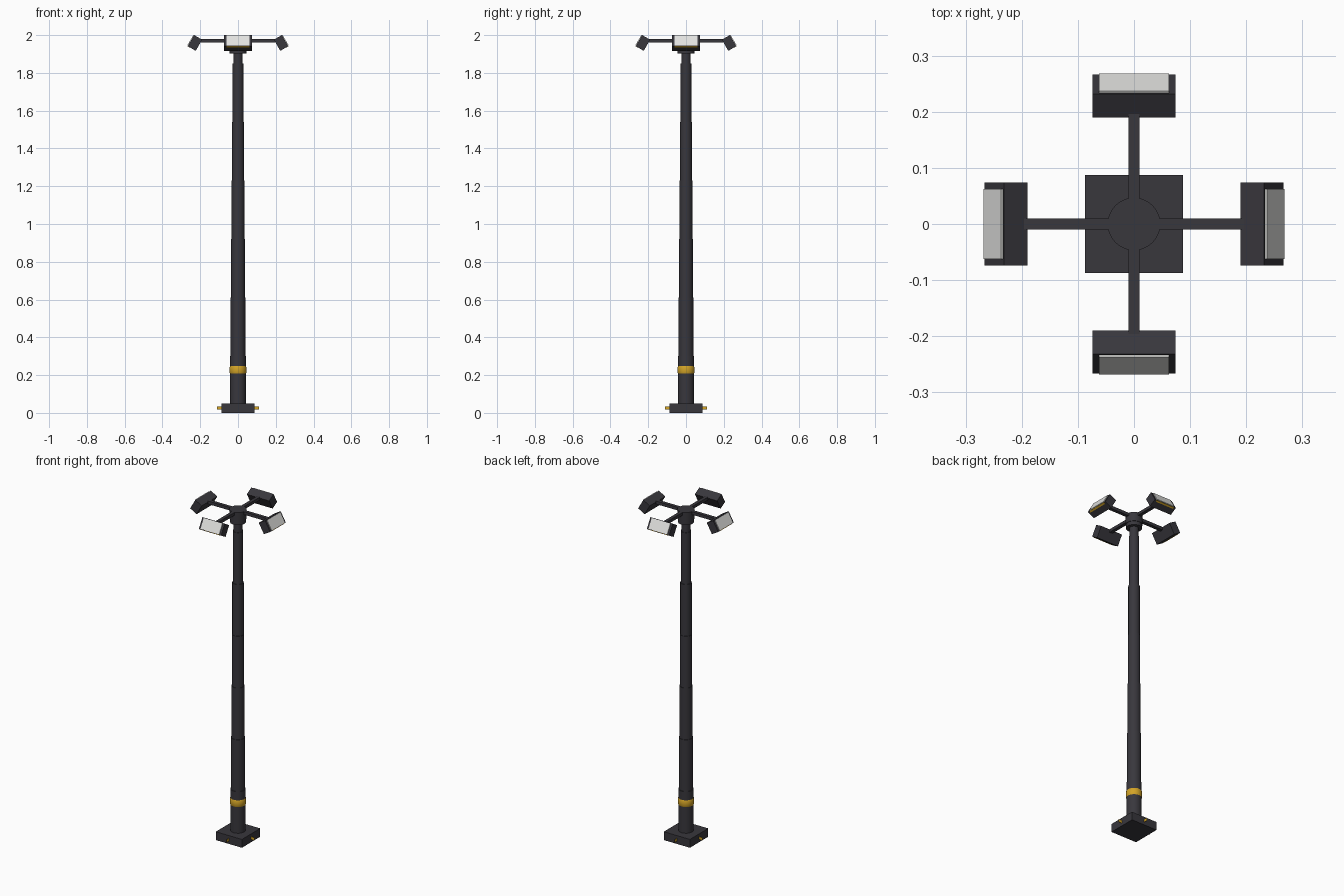
import bpy, bmesh, math
from mathutils import Matrix, Vector

cube = bpy.data.objects.get("Cube")
if cube:
    bpy.data.objects.remove(cube, do_unlink=True)


def material(name, rgb):
    m = bpy.data.materials.new(name)
    m.use_nodes = True
    m.diffuse_color = (*rgb, 1)
    m.node_tree.nodes["Principled BSDF"].inputs["Base Color"].default_value = (*rgb, 1)
    return m


DARK = material("charcoal metal", (0.04, 0.038, 0.046))
GLASS = material("pale lamp glass", (0.76, 0.76, 0.74))
GOLD = material("amber yellow", (0.65, 0.37, 0.02))


def finish(name, bm, mat, matrix=Matrix()):
    bmesh.ops.recalc_face_normals(bm, faces=bm.faces)
    mesh = bpy.data.meshes.new(name)
    bm.to_mesh(mesh)
    bm.free()
    mesh.transform(matrix)
    mesh.materials.append(mat)
    obj = bpy.data.objects.new(name, mesh)
    bpy.context.collection.objects.link(obj)
    return obj


def box(name, low, high, mat, matrix=Matrix()):
    low, high = Vector(low), Vector(high)
    bm = bmesh.new()
    bmesh.ops.create_cube(bm, size=1)
    size = Matrix.Diagonal((*(high - low), 1))
    bm.transform(Matrix.Translation((low + high) / 2) @ size)
    return finish(name, bm, mat, matrix)


def lathe(name, profile, mat, sides=24):
    """Closed solid turned around z from (radius, height) points."""
    bm = bmesh.new()
    rings = []
    for r, z in profile:
        angles = [2 * math.pi * i / sides for i in range(sides)]
        rings.append([bm.verts.new((r * math.cos(a), r * math.sin(a), z)) for a in angles])
    for a, b in zip(rings, rings[1:]):
        for i in range(sides):
            j = (i + 1) % sides
            bm.faces.new((a[i], a[j], b[j], b[i]))
    bm.faces.new(rings[0])
    bm.faces.new(rings[-1])
    obj = finish(name, bm, mat)
    bpy.ops.object.select_all(action="DESELECT")
    obj.select_set(True)
    bpy.context.view_layer.objects.active = obj
    bpy.ops.object.shade_smooth_by_angle(angle=math.radians(30))
    return obj


# Base plate
box("base_plate", (-0.087, -0.087, 0), (0.087, 0.087, 0.05), DARK)

# Stepped pole, narrower with each section
radii = [0.042, 0.039, 0.0365, 0.034, 0.0315, 0.0285, 0.025]
pole, bottom = [], 0.04
for i, r in enumerate(radii):
    top = min(0.3 + 0.31 * i, 1.91)
    pole += [(r, bottom), (r, top)]
    bottom = top
lathe("pole", pole, DARK)

# Collar near the foot of the pole
lathe("collar", [(0.041, 0.205), (0.045, 0.214), (0.045, 0.241), (0.041, 0.25)], GOLD)

# Hub at the head of the pole
lathe("hub", [(0.044, 1.903), (0.044, 1.925), (0.047, 1.925), (0.047, 1.98)], DARK)

# Four arms with floodlights tilted upward, and fins on the base
half_depth, half_height, half_width = 0.0243, 0.034, 0.074
tilt = Matrix.Translation((0.228, 0, 1.9585)) @ Matrix.Rotation(math.radians(-30), 4, "Y")
for i, side in enumerate(("left", "back", "right", "front")):
    turn = Matrix.Rotation(i * math.pi / 2, 4, "Z")
    lamp = turn @ tilt
    box(side + "_arm", (0.03, -0.01, 1.962), (0.196, 0.01, 1.98), DARK, turn)
    box(side + "_lamp_housing", (-half_depth, -half_width, -half_height),
        (half_depth, half_width, half_height), DARK, lamp)
    box(side + "_lamp_glass", (half_depth - 0.002, -0.062, -0.031),
        (half_depth + 0.004, 0.062, 0.031), GLASS, lamp)
    box(side + "_lamp_trim", (half_depth - 0.011, -0.062, -half_height - 0.001),
        (half_depth, 0.062, -half_height + 0.002), GOLD, lamp)
    box(side + "_base_fin", (0.08, -0.001, 0.017), (0.11, 0.001, 0.034), GOLD, turn)
